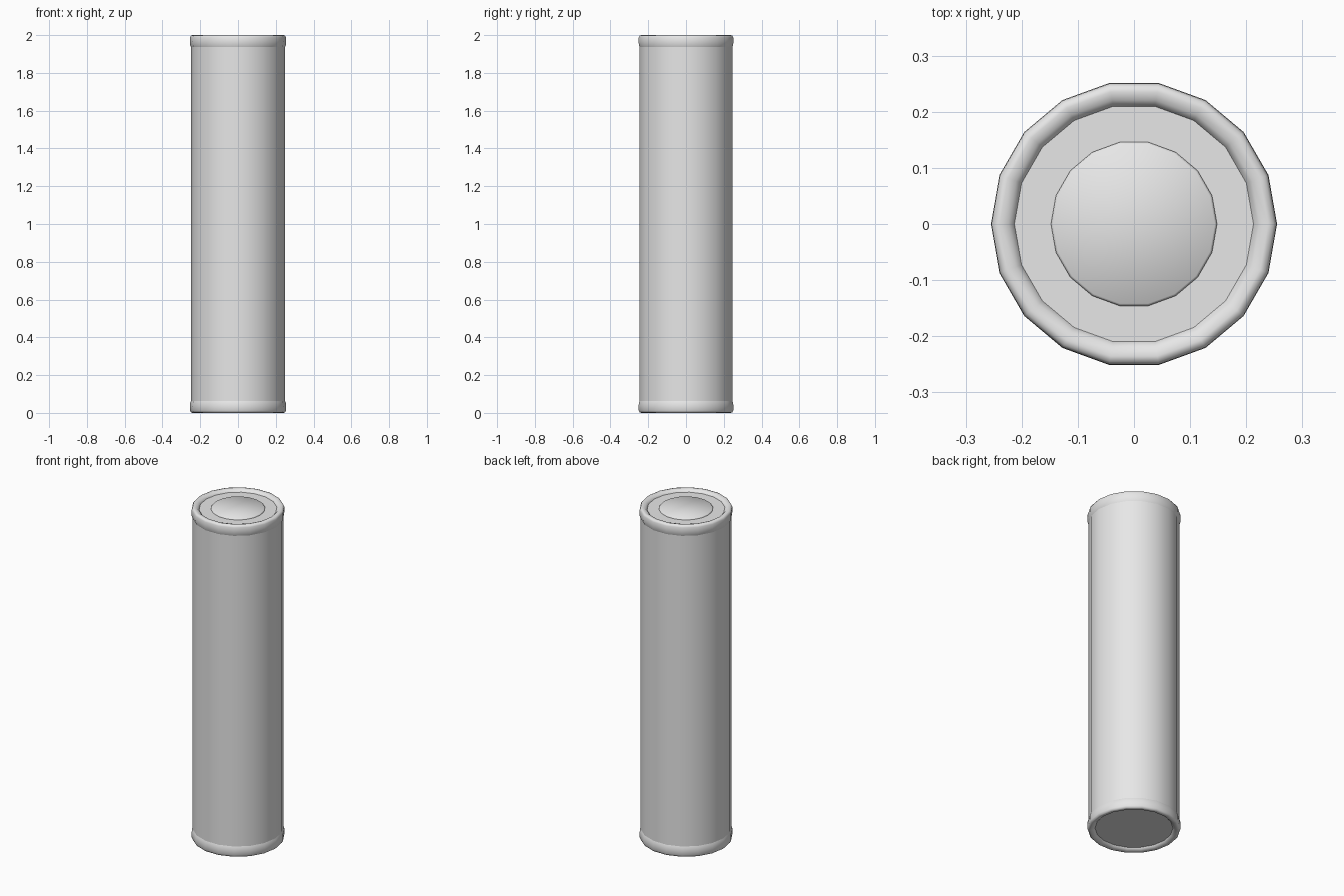
import bpy
import bmesh
from math import cos, sin, tau, radians

SIDES = 18

cube = bpy.data.objects.get("Cube")
if cube:
    bpy.data.objects.remove(cube, do_unlink=True)

grey = bpy.data.materials.new("light_grey")
grey.use_nodes = True
grey.diffuse_color = (0.8, 0.8, 0.8, 1)
grey.node_tree.nodes["Principled BSDF"].inputs["Base Color"].default_value = (0.8, 0.8, 0.8, 1)


def lathe(name, profile, ring=False, angle=35):
    """Spin (radius, height) points about z; a ring closes its section, others get caps."""
    bm = bmesh.new()
    loops = [[bm.verts.new((r * cos(tau * i / SIDES), r * sin(tau * i / SIDES), z))
              for i in range(SIDES)] for r, z in profile]
    pairs = list(zip(loops, loops[1:]))
    if ring:
        pairs.append((loops[-1], loops[0]))
    else:
        bm.faces.new(loops[0])
        bm.faces.new(loops[-1])
    for a, b in pairs:
        for i in range(SIDES):
            j = (i + 1) % SIDES
            bm.faces.new((a[i], a[j], b[j], b[i]))
    bmesh.ops.recalc_face_normals(bm, faces=bm.faces)
    mesh = bpy.data.meshes.new(name)
    bm.to_mesh(mesh)
    bm.free()
    mesh.materials.append(grey)
    obj = bpy.data.objects.new(name, mesh)
    bpy.context.collection.objects.link(obj)
    bpy.ops.object.select_all(action="DESELECT")
    obj.select_set(True)
    bpy.context.view_layer.objects.active = obj
    bpy.ops.object.shade_smooth_by_angle(angle=radians(angle))
    return obj


# Tube body with flat end plates set just inside the rims
lathe("tube_body", [(0.249, 0.015), (0.249, 1.985)])

# Rolled rims, the bottom one mirroring the top one
rim = [(0.246, 1.93), (0.253, 1.945), (0.255, 1.965), (0.254, 1.988),
       (0.249, 1.998), (0.239, 2.0), (0.224, 1.996), (0.212, 1.984), (0.212, 1.96)]
lathe("top_rim", rim, ring=True, angle=60)
lathe("bottom_rim", [(r, 2 - z) for r, z in rim], ring=True, angle=60)

# Raised round button on the top plate
lathe("top_button", [(0.148, 1.98), (0.148, 1.988), (0.144, 1.992)], angle=70)
